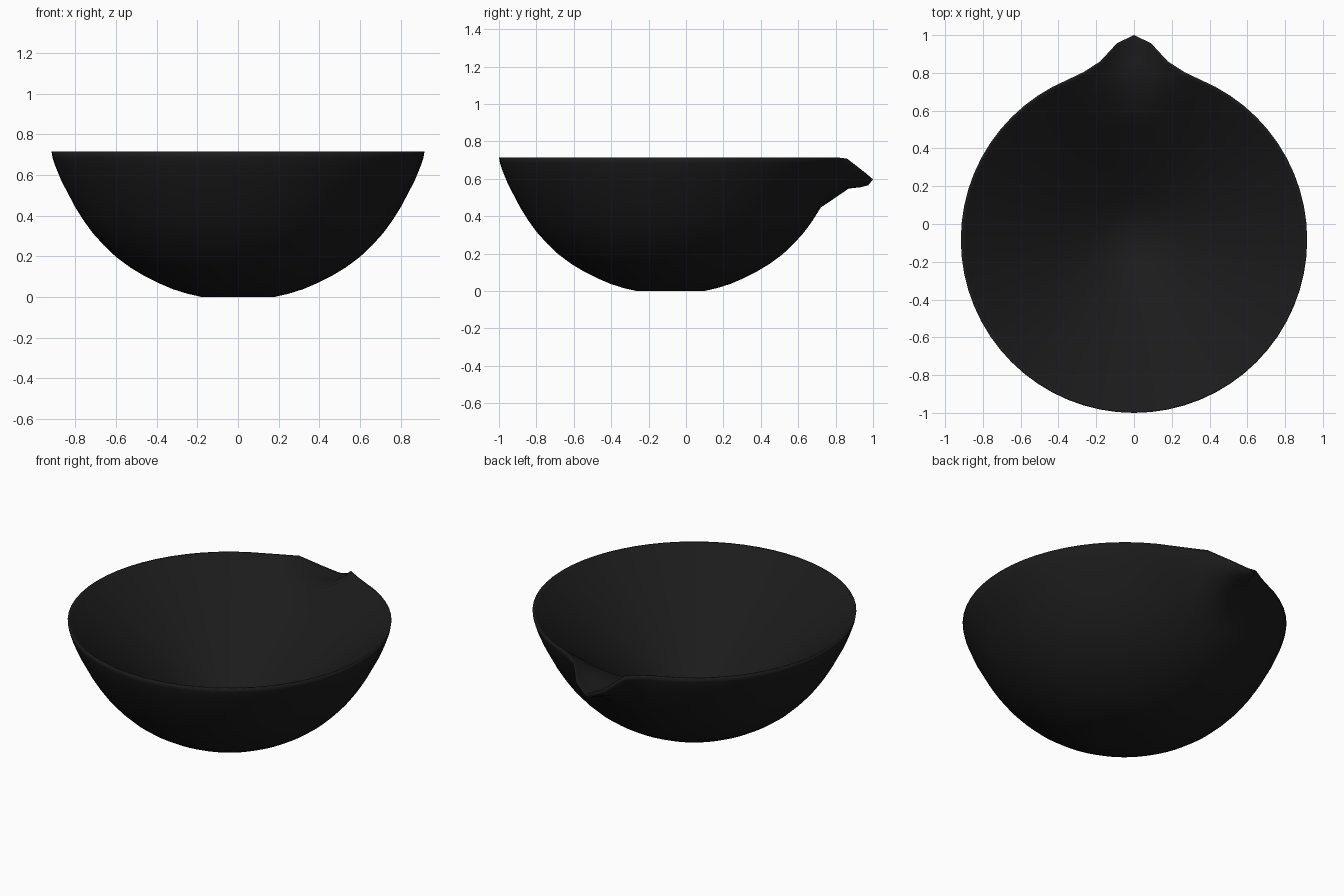
import bpy, bmesh, math

cube = bpy.data.objects.get("Cube")
if cube:
    bpy.data.objects.remove(cube, do_unlink=True)

SEGMENTS = 64
CENTRE_Y = -0.083

# Radius, height, backward pull and downward pull of the spout
OUTSIDE = [
    (0.18, 0.0, 0, 0), (0.25, 0.016, 0, 0), (0.32, 0.038, 0, 0),
    (0.39, 0.068, 0, 0), (0.46, 0.103, 0, 0), (0.53, 0.145, 0, 0),
    (0.60, 0.197, 0, 0), (0.66, 0.254, 0, 0), (0.715, 0.315, 0, 0),
    (0.76, 0.377, 0, 0), (0.803, 0.446, 0, 0),
    (0.868, 0.570, 0.085, 0.022), (0.897, 0.640, 0.12, 0.085),
    (0.912, 0.685, 0.145, 0.12), (0.917, 0.715, 0.166, 0.118),
]
# Inside wall, nearly straight from the rim down to a rounded floor
INSIDE = [
    (0.907, 0.715, 0.163, 0.116), (0.895, 0.705, 0.145, 0.108),
    (0.85, 0.671, 0.09, 0.06), (0.79, 0.625, 0.01, 0.005),
    (0.60, 0.477, 0, 0), (0.40, 0.323, 0, 0), (0.25, 0.213, 0, 0),
    (0.17, 0.163, 0, 0), (0.09, 0.129, 0, 0),
]
FLOOR_HEIGHT = 0.118
# Spout strength by segments away from its middle: backward, downward
SPOUT = {0: (1, 1), 1: (0.77, 0.69), 2: (0.27, 0.06), 3: (0.06, 0)}

# Ceramic material
mat = bpy.data.materials.new("matte black")
mat.use_nodes = True
colour = (0.011, 0.011, 0.011, 1)
mat.diffuse_color = colour
bsdf = next(n for n in mat.node_tree.nodes if n.type == 'BSDF_PRINCIPLED')
bsdf.inputs["Base Color"].default_value = colour
bsdf.inputs["Roughness"].default_value = 0.6

# Bowl, revolved ring by ring with the pouring spout pulled out at the back
bm = bmesh.new()
rings = []
for radius, height, pull, drop in OUTSIDE + INSIDE:
    ring = []
    for i in range(SEGMENTS):
        back, down = SPOUT.get(min(i, SEGMENTS - i), (0, 0))
        angle = math.pi / 2 + math.tau * i / SEGMENTS
        ring.append(bm.verts.new((radius * math.cos(angle),
                                  CENTRE_Y + radius * math.sin(angle) + pull * back,
                                  height - drop * down)))
    rings.append(ring)

for lower, upper in zip(rings, rings[1:]):
    for i in range(SEGMENTS):
        j = (i + 1) % SEGMENTS
        bm.faces.new((lower[i], lower[j], upper[j], upper[i]))

# Foot underneath and middle of the floor inside
foot = bm.verts.new((0, CENTRE_Y, 0))
floor = bm.verts.new((0, CENTRE_Y, FLOOR_HEIGHT))
for i in range(SEGMENTS):
    j = (i + 1) % SEGMENTS
    bm.faces.new((foot, rings[0][j], rings[0][i]))
    bm.faces.new((floor, rings[-1][i], rings[-1][j]))

for face in bm.faces:
    face.smooth = True
mesh = bpy.data.meshes.new("spouted_bowl")
bm.to_mesh(mesh)
bm.free()
mesh.materials.append(mat)
bowl = bpy.data.objects.new("spouted_bowl", mesh)
bpy.context.scene.collection.objects.link(bowl)
